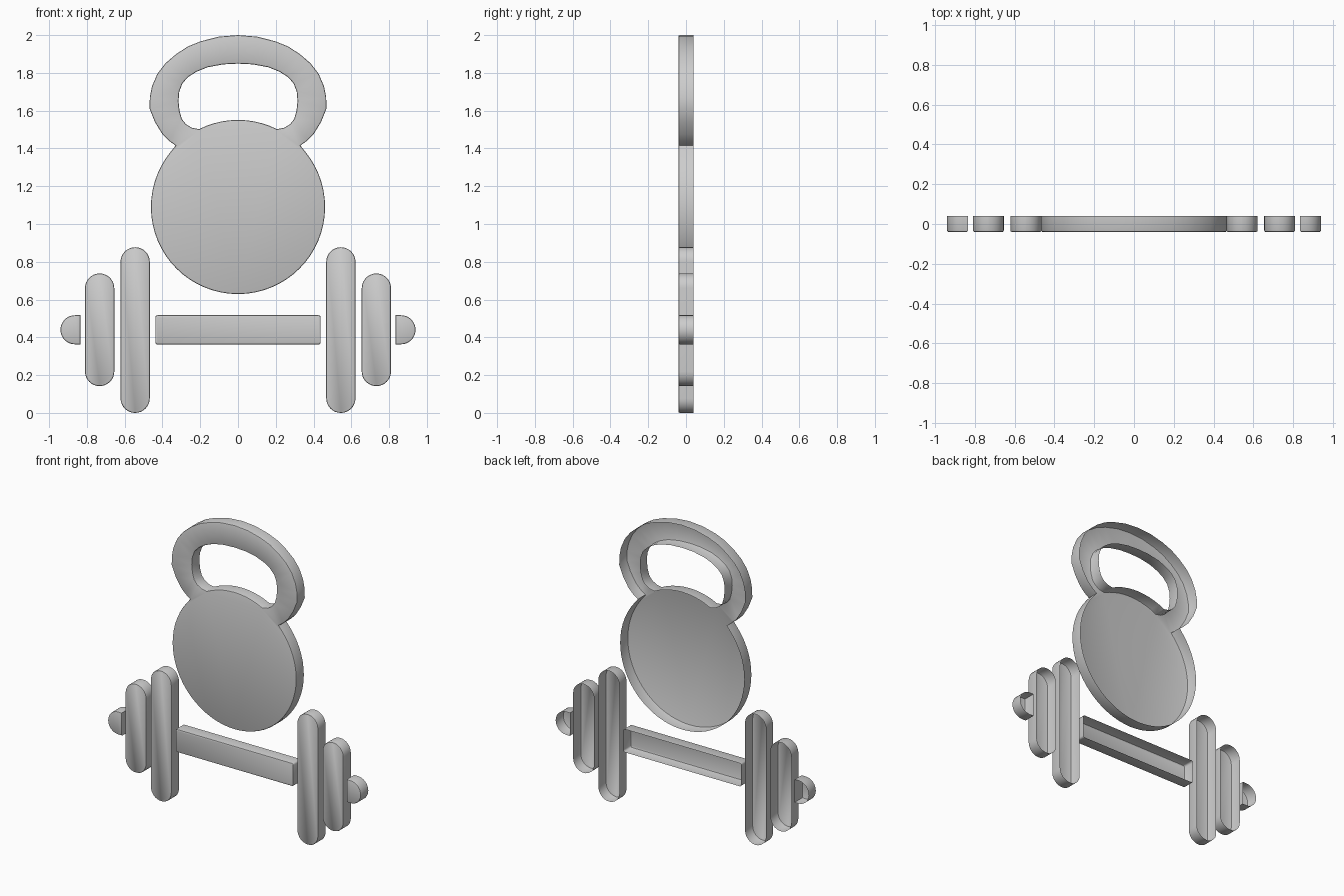
import bpy, bmesh
from math import cos, sin, pi, atan2, radians
from mathutils import Vector

HALF = 0.04    # half of the relief depth
EDGE = 0.007   # softened front rim

cube = bpy.data.objects.get("Cube")
if cube:
    bpy.data.objects.remove(cube, do_unlink=True)

steel = bpy.data.materials.new("plain_grey")
steel.use_nodes = True
grey = (0.6, 0.6, 0.6, 1)
steel.diffuse_color = grey
steel.node_tree.nodes["Principled BSDF"].inputs["Base Color"].default_value = grey


def arc(cx, cz, r, start, end, n):
    return [Vector((cx + r * cos(start + (end - start) * i / n),
                    cz + r * sin(start + (end - start) * i / n))) for i in range(n + 1)]


def inset(loop, d):
    """Move a closed loop towards the material on its left."""
    out = []
    for i, p in enumerate(loop):
        a = (p - loop[i - 1]).normalized()
        b = (loop[(i + 1) % len(loop)] - p).normalized()
        na, nb = Vector((-a.y, a.x)), Vector((-b.y, b.x))
        out.append(p + (na + nb) * d / max(1 + na.dot(nb), 0.4))
    return out


def shell(name, loops):
    """Front face with softened rim and side walls, open at the back."""
    bm = bmesh.new()
    front_edges = []
    for loop in loops:
        layers = [(inset(loop, EDGE), -HALF),
                  (inset(loop, EDGE * 0.3), -HALF + EDGE * 0.3),
                  (loop, -HALF + EDGE), (loop, HALF)]
        rings = [[bm.verts.new((p.x, y, p.y)) for p in pts] for pts, y in layers]
        n = len(loop)
        for a, b in zip(rings, rings[1:]):
            for i in range(n):
                j = (i + 1) % n
                bm.faces.new((a[j], a[i], b[i], b[j]))
        front_edges += [bm.edges.get((rings[0][i], rings[0][(i + 1) % n])) for i in range(n)]
    if len(loops) == 1:
        bm.faces.new(rings[0])
    else:
        made = bmesh.ops.triangle_fill(bm, edges=front_edges, use_beauty=True,
                                       normal=(0, -1, 0))["geom"]
        for f in made:
            if isinstance(f, bmesh.types.BMFace):
                f.normal_update()
                if f.normal.y > 0:
                    f.normal_flip()
    mesh = bpy.data.meshes.new(name)
    bm.to_mesh(mesh)
    bm.free()
    mesh.materials.append(steel)
    mesh.shade_smooth()
    mesh.set_sharp_from_angle(angle=radians(35))
    ob = bpy.data.objects.new(name, mesh)
    bpy.context.collection.objects.link(ob)
    return ob


def mirrored_arch(half):
    """Right foot up to the crown, then down the other side."""
    pts = [Vector(p) for p in half]
    return pts + [Vector((-p.x, p.y)) for p in reversed(pts[:-1])]


# Kettlebell: round body joined to a looped handle
BODY_Z, BODY_R = 1.09, 0.461
outer = mirrored_arch([(.33, 1.415), (.365, 1.44), (.40, 1.475), (.44, 1.54), (.468, 1.61),
                       (.467, 1.67), (.455, 1.73), (.427, 1.795), (.385, 1.85), (.327, 1.9),
                       (.265, 1.94), (.195, 1.968), (.1, 1.992), (0, 2)])
inner = mirrored_arch([(.206, 1.502), (.245, 1.51), (.275, 1.528), (.297, 1.555), (.31, 1.6),
                       (.315, 1.65), (.311, 1.7), (.294, 1.745), (.264, 1.778), (.22, 1.806),
                       (.16, 1.83), (.08, 1.845), (0, 1.849)])
notch = atan2(outer[0].y - BODY_Z, outer[0].x)
foot = atan2(inner[0].y - BODY_Z, inner[0].x)
outer += arc(0, BODY_Z, BODY_R, pi - notch, 2 * pi + notch, 48)[1:-1]
inner += arc(0, BODY_Z, BODY_R, pi - foot, foot, 10)[1:-1]
shell("kettlebell", [outer, inner[::-1]])


def rounded_box(x0, x1, z0, z1, r, n):
    loop = []
    for k, (cx, cz) in enumerate([(x1 - r, z1 - r), (x0 + r, z1 - r),
                                  (x0 + r, z0 + r), (x1 - r, z0 + r)]):
        loop += arc(cx, cz, r, k * pi / 2, (k + 1) * pi / 2, n)
    # drop coincident neighbours
    return [p for i, p in enumerate(loop) if (p - loop[i - 1]).length > 1e-4]


# Dumbbell: grip, then two weight plates and an end cap on each side
BAR_Z = 0.44
shell("dumbbell_grip", [rounded_box(-.438, .438, .362, .517, .012, 3)])

cap = [Vector((.835, BAR_Z - .077))] + arc(.863, BAR_Z, .077, -pi / 2, pi / 2, 16) \
    + [Vector((.835, BAR_Z + .077))]
side_parts = {
    "large_plate": rounded_box(.467, .622, 0, .877, .0772, 8),
    "small_plate": rounded_box(.655, .81, .142, .738, .0772, 8),
    "end_cap": cap,
}
for part, loop in side_parts.items():
    shell("left_" + part, [loop])
    shell("right_" + part, [[Vector((-p.x, p.y)) for p in reversed(loop)]])
